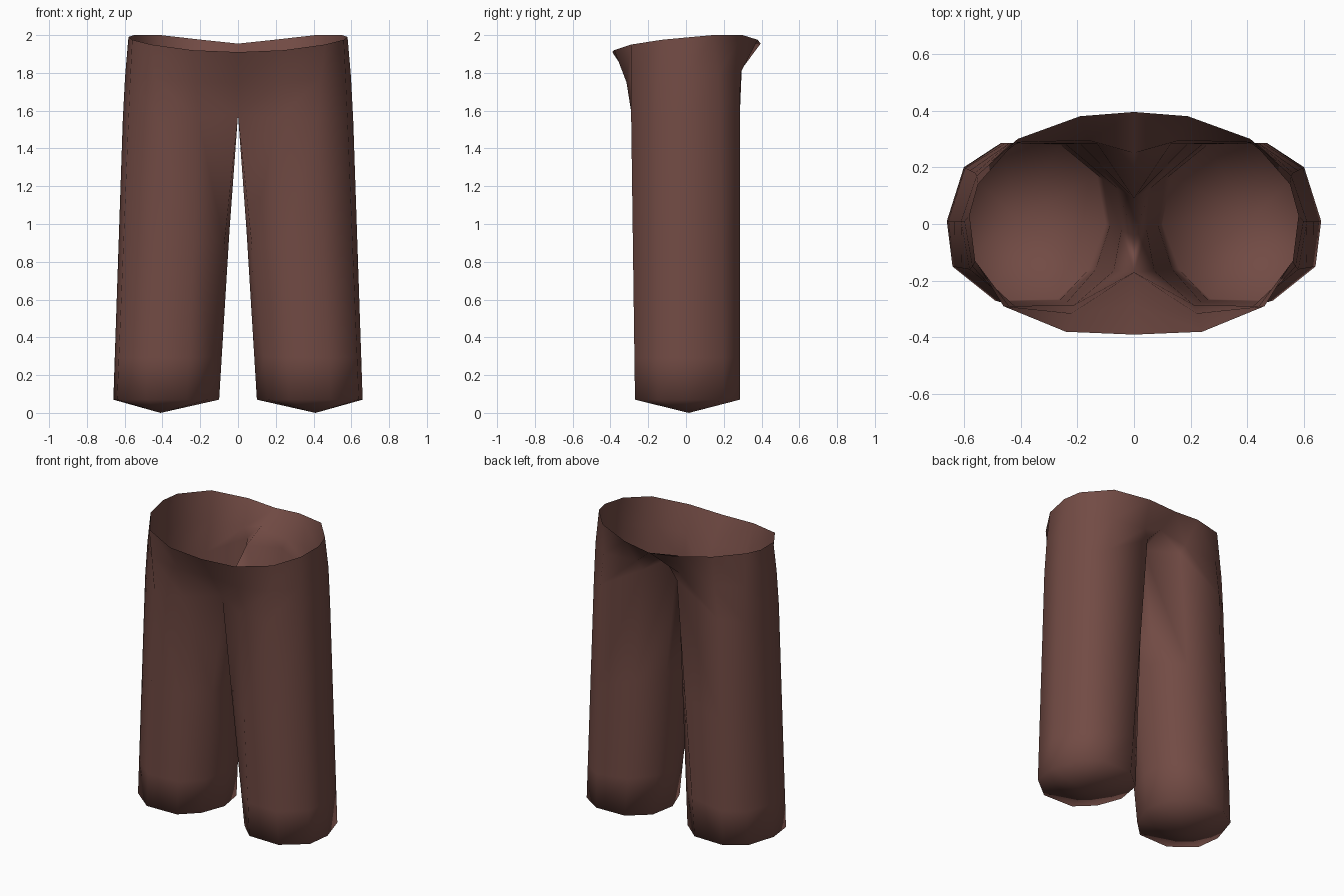
import bpy, bmesh
from mathutils import Vector

if "Cube" in bpy.data.objects:
    bpy.data.objects.remove(bpy.data.objects["Cube"])

cloth = bpy.data.materials.new("brown cloth")
cloth.diffuse_color = (0.168, 0.07, 0.058, 1)
cloth.use_nodes = True
cloth.node_tree.nodes["Principled BSDF"].inputs["Base Color"].default_value = cloth.diffuse_color

# Right half outlines, running front centre -> outer side -> back -> inner leg
hem = [(.16, -.16), (.27, -.265), (.49, -.27), (.64, -.15), (.66, .01),
       (.60, .20), (.47, .285), (.26, .28), (.13, .17), (.10, .0)]
hem = [Vector((x, y, .07)) for x, y in hem]
crotch = [Vector(p) for p in [
    (0, -.17, 1.58), (.21, -.285, 1.56), (.42, -.29, 1.55), (.58, -.16, 1.55), (.61, .01, 1.55),
    (.56, .18, 1.55), (.44, .285, 1.58), (.13, .283, 1.76), (0, .09, 1.82), (0, -.04, 1.70)]]
hips = [(0, -.285, 1.75), (.22, -.315, 1.75), (.44, -.29, 1.77), (.57, -.15, 1.78), (.598, .01, 1.78),
        (.555, .17, 1.79), (.41, .288, 1.80), (.16, .295, 1.82), (0, .25, 1.89)]
waist = [(0, -.39, 1.91), (.24, -.38, 1.92), (.46, -.29, 1.95), (.56, -.13, 1.975), (.58, .03, 1.99),
         (.55, .14, 2.0), (.41, .30, 2.0), (.19, .38, 1.975), (0, .395, 1.955)]

bm = bmesh.new()


def ring(points):
    return [bm.verts.new(p) for p in points]


def bridge(low, high, closed):
    n = len(high)
    for i in range(n if closed else n - 1):
        j = (i + 1) % n
        bm.faces.new((low[i], low[j], high[j], high[i]))


# Leg tube, straight between hem and crotch
rings = [ring([a.lerp(b, t) for a, b in zip(hem, crotch)]) for t in (0, .15, .55, 1)]
for low, high in zip(rings, rings[1:]):
    bridge(low, high, True)

# Shallow pointed cap closing the leg
tip = bm.verts.new((.41, .015, 0))
for i in range(10):
    bm.faces.new((tip, rings[0][(i + 1) % 10], rings[0][i]))

# Hips and open flared waist
hip_ring, waist_ring = ring(hips), ring(waist)
bridge(rings[-1], hip_ring, False)
bridge(hip_ring, waist_ring, False)

mesh = bpy.data.meshes.new("trousers")
bm.to_mesh(mesh)
bm.free()
mesh.materials.append(cloth)
for face in mesh.polygons:
    face.use_smooth = True
trousers = bpy.data.objects.new("trousers", mesh)
bpy.context.collection.objects.link(trousers)

# Left half
mirror = trousers.modifiers.new("left half", 'MIRROR')
mirror.use_clip = True
mirror.merge_threshold = 0.001
